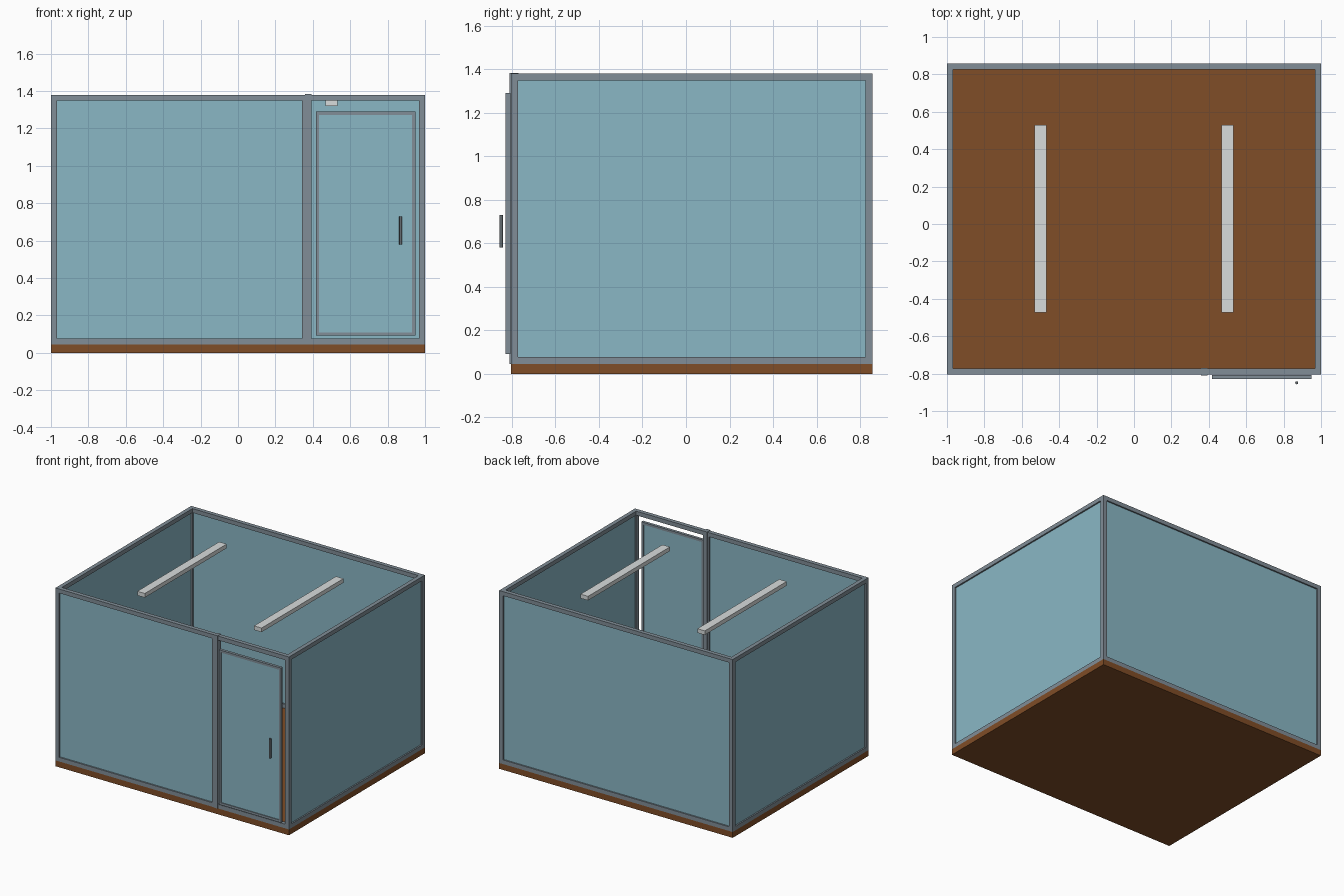
import bpy
import bmesh
from mathutils import Matrix, Vector

if "Cube" in bpy.data.objects:
    bpy.data.objects.remove(bpy.data.objects["Cube"])


def material(name, rgb):
    m = bpy.data.materials.new(name)
    m.diffuse_color = (*rgb, 1)
    m.use_nodes = True
    m.node_tree.nodes["Principled BSDF"].inputs["Base Color"].default_value = m.diffuse_color
    return m


GLASS = material("blue_glass", (0.255, 0.475, 0.56))
FRAME = material("grey_metal", (0.22, 0.27, 0.31))
WOOD = material("brown_wood", (0.216, 0.074, 0.02))
LAMP = material("lamp_white", (0.69, 0.72, 0.72))
HANDLE = material("dark_metal", (0.13, 0.15, 0.165))


def boxes(name, mat, spans):
    """One object made of boxes, each given as (low corner, high corner)."""
    bm = bmesh.new()
    for lo, hi in spans:
        lo, hi = Vector(lo), Vector(hi)
        bmesh.ops.create_cube(bm, size=1, matrix=Matrix.Translation((lo + hi) / 2)
                              @ Matrix.Diagonal((*(hi - lo), 1)))
    me = bpy.data.meshes.new(name)
    bm.to_mesh(me)
    bm.free()
    me.materials.append(mat)
    ob = bpy.data.objects.new(name, me)
    bpy.context.collection.objects.link(ob)
    return ob


def panel(name, axis, a, b, d, z, bar, glass=True, pane=0.01):
    """Framed pane running a..b along axis, d = depth range, z = height range."""
    def span(a0, a1, d0, d1, z0, z1):
        if axis == "x":
            return (a0, d0, z0), (a1, d1, z1)
        return (d0, a0, z0), (d1, a1, z1)
    d0, d1 = d
    z0, z1 = z
    boxes(name + "_frame", FRAME, [
        span(a, a + bar, d0, d1, z0, z1), span(b - bar, b, d0, d1, z0, z1),
        span(a + bar, b - bar, d0, d1, z0, z0 + bar),
        span(a + bar, b - bar, d0, d1, z1 - bar, z1)])
    if glass:
        mid = (d0 + d1) / 2
        boxes(name + "_glass", GLASS, [span(a + bar, b - bar, mid - pane / 2, mid + pane / 2,
                                            z0 + bar, z1 - bar)])


FRONT, BACK, BASE, TOP, BAR = -0.805, 0.857, 0.045, 1.38, 0.032
WALL = (BASE, TOP)

# Floor slab
boxes("floor", WOOD, [((-1, FRONT, 0), (1, BACK, BASE))])

# Glazed walls, with the doorway left open
panel("back_wall", "x", -1, 1, (BACK - BAR, BACK), WALL, BAR)
panel("left_wall", "y", FRONT + BAR, BACK - BAR, (-1, -1 + BAR), WALL, 0.004)
panel("right_wall", "y", FRONT + BAR, BACK - BAR, (1 - BAR, 1), WALL, 0.004)
for ob in [o for o in bpy.data.objects if o.name.startswith(("left_wall", "right_wall"))]:
    bpy.data.objects.remove(ob)
for side, x in (("left", -1), ("right", 1 - BAR)):
    # Side rails fit between the corner posts of the front and back walls
    y0, y1 = FRONT + BAR, BACK - BAR
    boxes(side + "_wall_rails", FRAME, [((x, y0, BASE), (x + BAR, y1, BASE + BAR)),
                                        ((x, y0, TOP - BAR), (x + BAR, y1, TOP))])
    boxes(side + "_wall_glass", GLASS, [((x + 0.011, y0, BASE + BAR),
                                         (x + 0.021, y1, TOP - BAR))])
panel("front_wall", "x", -1, 0.375, (FRONT, FRONT + BAR), WALL, BAR / 2 + 0.016)
boxes("doorway_frame", FRAME, [
    ((0.392, FRONT, TOP - BAR), (1 - BAR, FRONT + BAR, TOP)),
    ((0.392, FRONT, BASE), (1 - BAR, FRONT + BAR, BASE + BAR)),
    ((1 - BAR, FRONT, BASE), (1, FRONT + BAR, TOP))])

# Post between the front glazing and the doorway
boxes("door_post", FRAME, [((0.358, FRONT - 0.005, BASE), (0.392, FRONT + BAR + 0.004, TOP + 0.003))])

# Sliding door in front of the opening
panel("door", "x", 0.416, 0.948, (-0.829, FRONT - 0.002), (0.092, 1.29), 0.018)

# Upright door handle
bpy.ops.mesh.primitive_cylinder_add(vertices=16, radius=0.008, depth=0.15,
                                    location=(0.87, -0.849, 0.655))
handle = bpy.context.object
handle.name = "door_handle"
handle.data.materials.append(HANDLE)
bpy.ops.object.shade_smooth_by_angle()

# Hanging strip lights
for side, x in (("left", -0.5), ("right", 0.5)):
    boxes(side + "_strip_light", LAMP, [((x - 0.032, -0.472, 1.32), (x + 0.032, 0.53, 1.352))])
